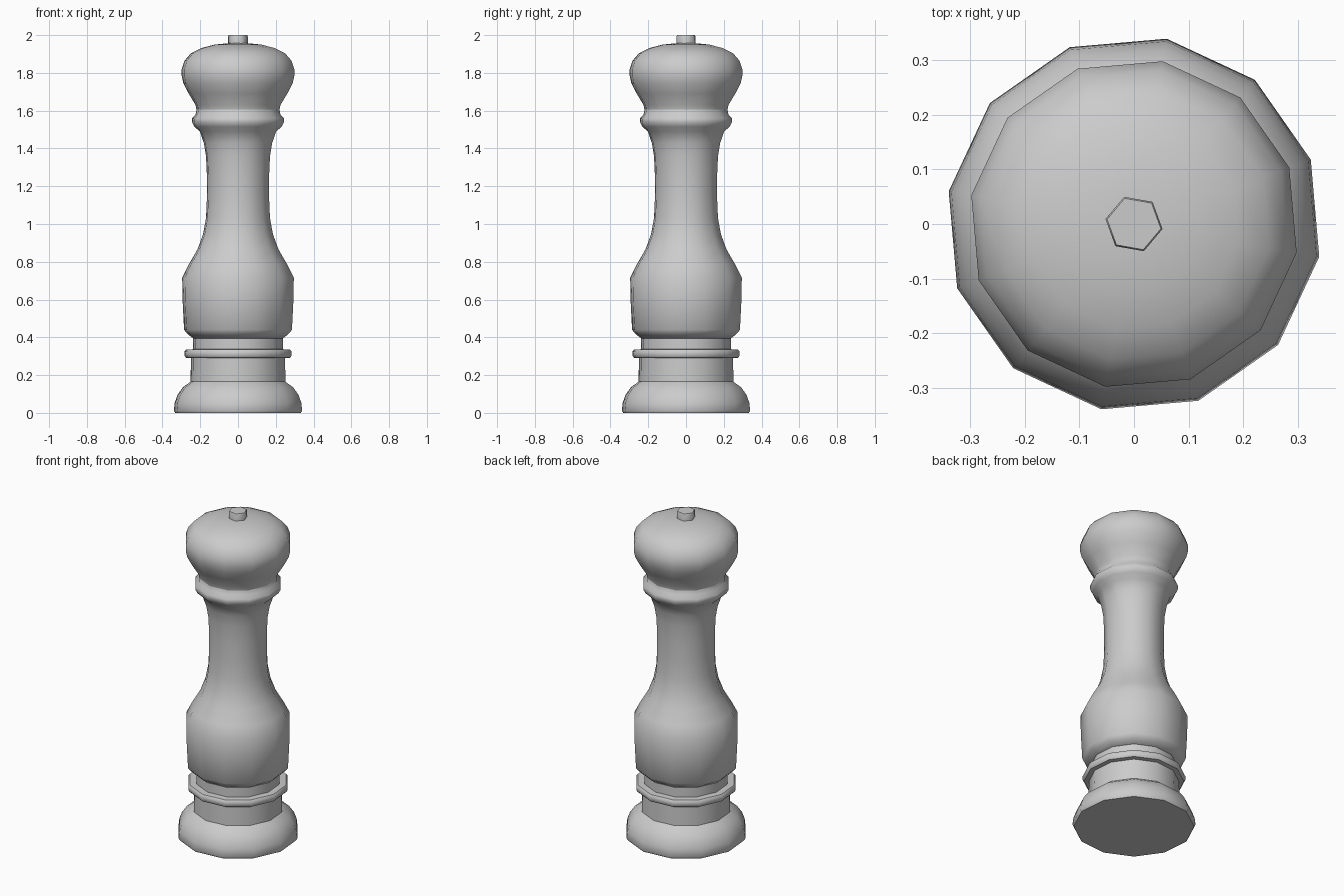
import bpy, bmesh
from math import radians, sin, cos, tau


def lathe(name, profile, sides, offset, angle=50):
    """Closed surface of revolution; profile is (radius, z) from bottom to top."""
    bm = bmesh.new()
    rings = []
    for r, z in profile:
        rings.append([bm.verts.new((r * cos(offset + tau * i / sides),
                                    r * sin(offset + tau * i / sides), z))
                      for i in range(sides)])
    for a, b in zip(rings, rings[1:]):
        for i in range(sides):
            j = (i + 1) % sides
            bm.faces.new((a[i], a[j], b[j], b[i]))
    bm.faces.new(rings[0][::-1])
    bm.faces.new(rings[-1])
    me = bpy.data.meshes.new(name)
    bm.to_mesh(me)
    bm.free()
    ob = bpy.data.objects.new(name, me)
    bpy.context.collection.objects.link(ob)
    bpy.ops.object.select_all(action='DESELECT')
    ob.select_set(True)
    bpy.context.view_layer.objects.active = ob
    bpy.ops.object.shade_smooth_by_angle(angle=radians(angle))
    return ob


TURN = radians(-10)

# Flared foot, grooved neck with thin bead
lathe("base", [
    (0.338, 0.0), (0.345, 0.012), (0.34, 0.055), (0.325, 0.095), (0.297, 0.135),
    (0.255, 0.165), (0.253, 0.29), (0.28, 0.292), (0.288, 0.303), (0.288, 0.324),
    (0.28, 0.335), (0.242, 0.337), (0.242, 0.42)], 12, TURN)

# Waisted body ending in the collar ring
lathe("body", [
    (0.242, 0.395), (0.272, 0.418), (0.29, 0.44), (0.298, 0.60), (0.3, 0.715),
    (0.265, 0.785), (0.218, 0.865), (0.188, 0.945), (0.172, 1.03), (0.167, 1.14),
    (0.167, 1.25), (0.172, 1.36), (0.184, 1.43), (0.205, 1.49), (0.235, 1.515),
    (0.248, 1.54), (0.246, 1.56), (0.228, 1.58), (0.222, 1.61)], 12, TURN)

# Rounded grinder head
lathe("head", [
    (0.222, 1.60), (0.228, 1.63), (0.265, 1.69), (0.294, 1.745), (0.303, 1.785),
    (0.303, 1.82), (0.287, 1.865), (0.252, 1.905), (0.195, 1.932),
    (0.125, 1.95), (0.05, 1.957)], 12, TURN)

# Small hexagonal nut on top
lathe("top_knob", [(0.053, 1.94), (0.053, 1.992), (0.05, 2.0)], 6, TURN, 70)
